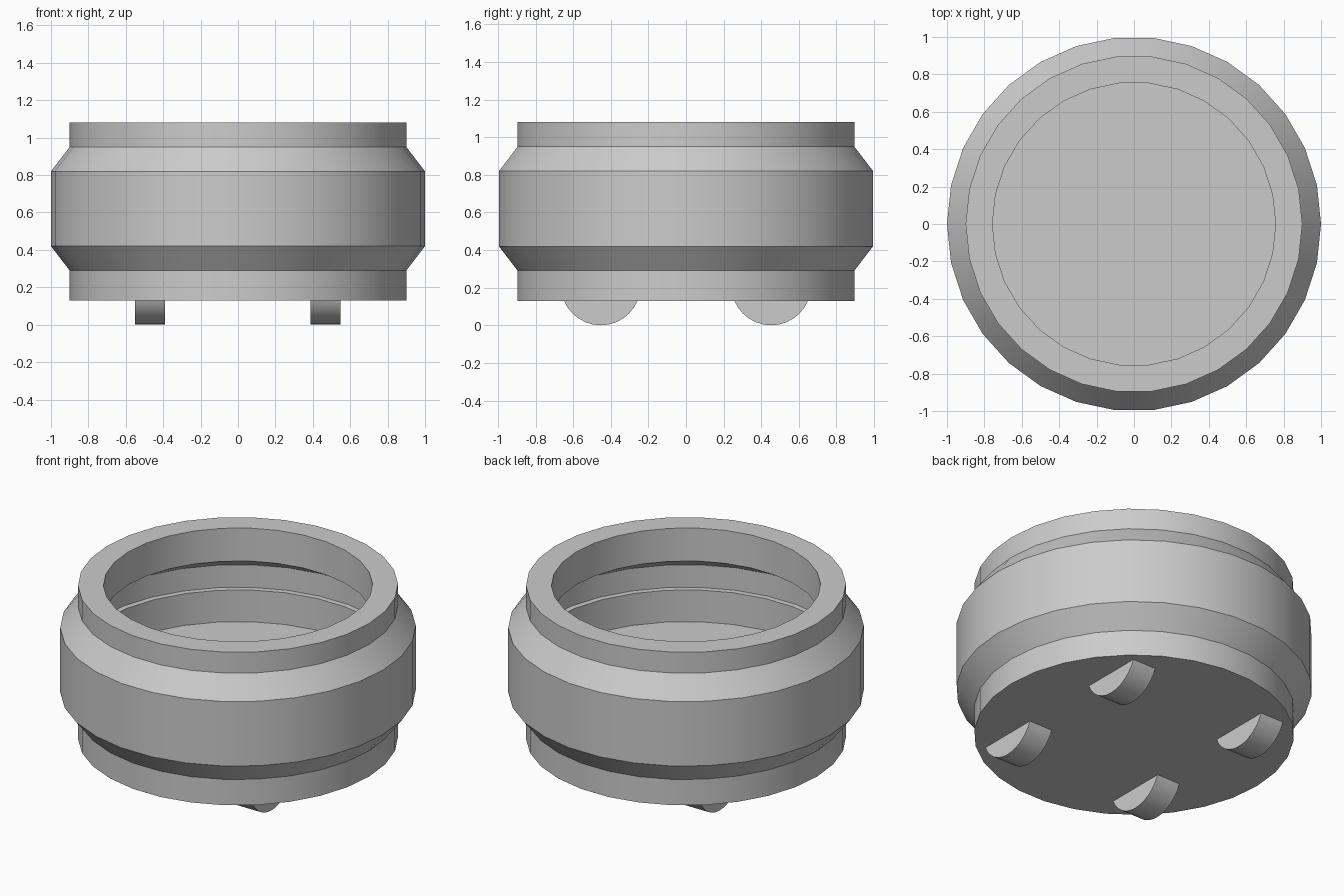
import bpy, bmesh, math
from mathutils import Matrix

cube = bpy.data.objects.get("Cube")
if cube:
    bpy.data.objects.remove(cube, do_unlink=True)

SIDES = 30

grey = bpy.data.materials.new("plain grey")
grey.use_nodes = True
colour = (0.6, 0.6, 0.6, 1)
grey.diffuse_color = colour
grey.node_tree.nodes["Principled BSDF"].inputs["Base Color"].default_value = colour


def finish(name, bm):
    """Turn a bmesh into a grey object, smooth with sharp edges kept."""
    bmesh.ops.recalc_face_normals(bm, faces=bm.faces)
    mesh = bpy.data.meshes.new(name)
    bm.to_mesh(mesh)
    bm.free()
    mesh.materials.append(grey)
    obj = bpy.data.objects.new(name, mesh)
    bpy.context.collection.objects.link(obj)
    bpy.ops.object.select_all(action="DESELECT")
    obj.select_set(True)
    bpy.context.view_layer.objects.active = obj
    bpy.ops.object.shade_smooth_by_angle(angle=math.radians(30))
    return obj


def lathe(name, profile):
    """Revolve (radius, height) points and cap both ends."""
    bm = bmesh.new()
    rings = []
    for r, z in profile:
        rings.append([bm.verts.new((r * math.cos(a), r * math.sin(a), z))
                      for a in (math.tau * i / SIDES for i in range(SIDES))])
    for low, high in zip(rings, rings[1:]):
        for i in range(SIDES):
            j = (i + 1) % SIDES
            bm.faces.new((low[i], low[j], high[j], high[i]))
    bm.faces.new(rings[0])
    bm.faces.new(rings[-1])
    return finish(name, bm)


# Bowl: stepped outer wall, flat rim, wide undercut hollow and raised floor
outer = [(0.9, 0.13), (0.9, 0.29), (1.0, 0.42), (1.0, 0.82), (0.9, 0.95), (0.9, 1.08)]
inner = [(0.757, 1.08), (0.757, 0.875), (0.95, 0.762), (0.95, 0.622), (0.915, 0.622), (0.915, 0.425)]
lathe("bowl", outer + inner)

# Feet: four short round discs sunk into the base
for side, x in (("left", 0.468), ("right", -0.47)):
    for end, y in (("front", -0.453), ("back", 0.453)):
        bm = bmesh.new()
        place = Matrix.Translation((x, y, 0.212)) @ Matrix.Rotation(math.pi / 2, 4, "Y")
        bmesh.ops.create_cone(bm, cap_ends=True, segments=32, radius1=0.212,
                              radius2=0.212, depth=0.16, matrix=place)
        finish(f"{end}_{side}_foot", bm)
